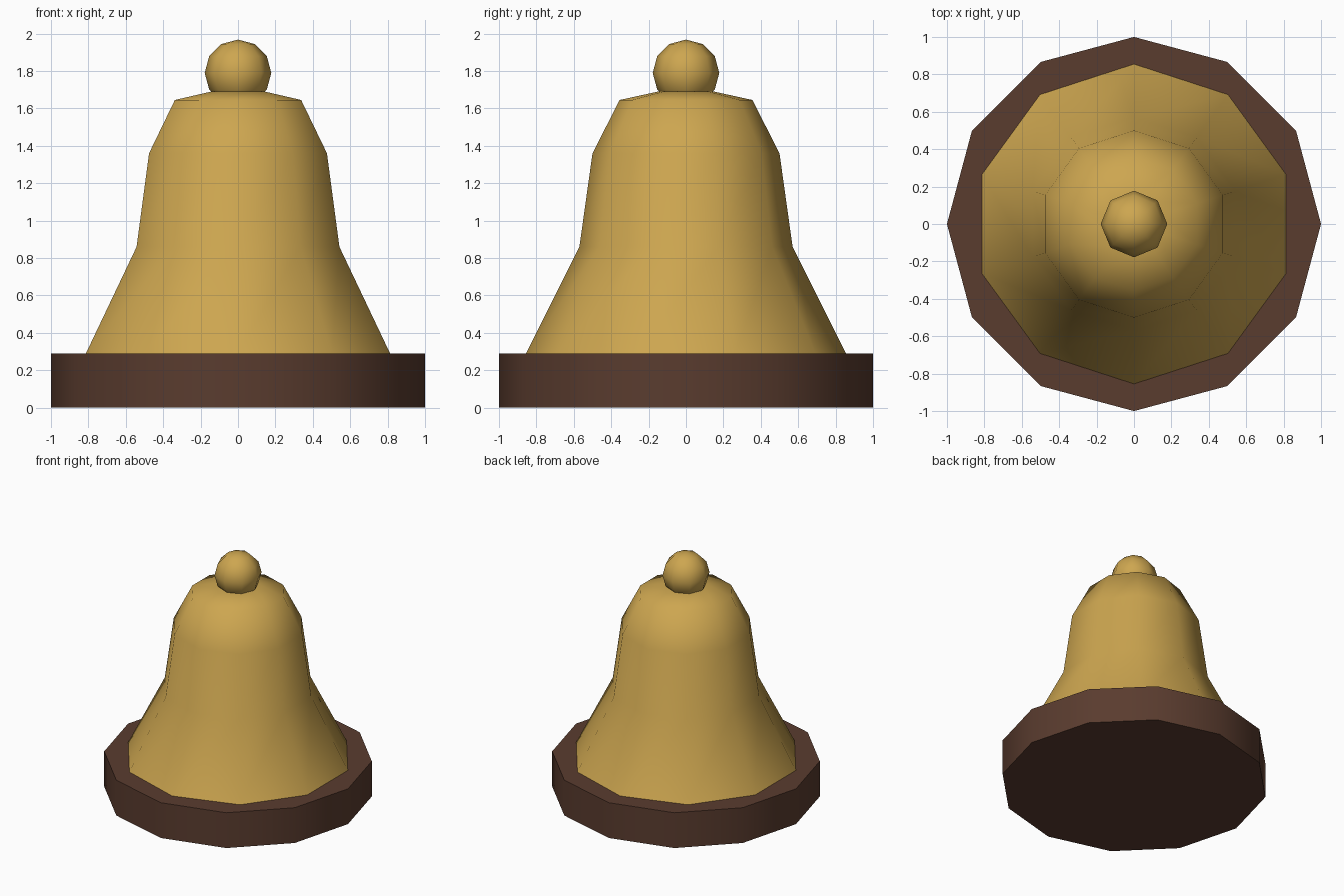
import bpy, math

cube = bpy.data.objects.get("Cube")
if cube:
    bpy.data.objects.remove(cube, do_unlink=True)


def make_material(name, rgb):
    mat = bpy.data.materials.new(name)
    mat.use_nodes = True
    mat.diffuse_color = (*rgb, 1)
    bsdf = next(n for n in mat.node_tree.nodes if n.type == 'BSDF_PRINCIPLED')
    bsdf.inputs["Base Color"].default_value = (*rgb, 1)
    return mat


def lathe(name, profile, sides, mat):
    """Turn (radius, height) points round z, with a corner on +y and caps at both ends."""
    verts, faces = [], []
    for radius, z in profile:
        for i in range(sides):
            a = math.pi / 2 + math.tau * i / sides
            verts.append((radius * math.cos(a), radius * math.sin(a), z))
    for ring in range(len(profile) - 1):
        for i in range(sides):
            j = (i + 1) % sides
            low, high = ring * sides, (ring + 1) * sides
            faces.append((low + i, low + j, high + j, high + i))
    faces.append(tuple(reversed(range(sides))))
    faces.append(tuple(range(len(verts) - sides, len(verts))))
    mesh = bpy.data.meshes.new(name)
    mesh.from_pydata(verts, [], faces)
    obj = bpy.data.objects.new(name, mesh)
    bpy.context.collection.objects.link(obj)
    finish(obj, mat)


def finish(obj, mat):
    obj.data.materials.append(mat)
    bpy.ops.object.select_all(action='DESELECT')
    obj.select_set(True)
    bpy.context.view_layer.objects.active = obj
    bpy.ops.object.shade_smooth_by_angle(angle=math.radians(60))


gold = make_material("gold", (0.61, 0.381, 0.08))
wood = make_material("dark_wood", (0.102, 0.045, 0.028))

# Twelve-sided wooden base
lathe("base", [(1, 0), (1, 0.29)], 12, wood)

# Ten-sided flared bell
lathe("bell", [(0.855, 0.29), (0.57, 0.86), (0.5, 1.36),
               (0.355, 1.645), (0.15, 1.69)], 10, gold)

# Round knob on top
bpy.ops.mesh.primitive_uv_sphere_add(segments=8, ring_count=6, radius=0.178,
                                     location=(0, 0, 1.79))
knob = bpy.context.object
knob.name = "knob"
finish(knob, gold)
